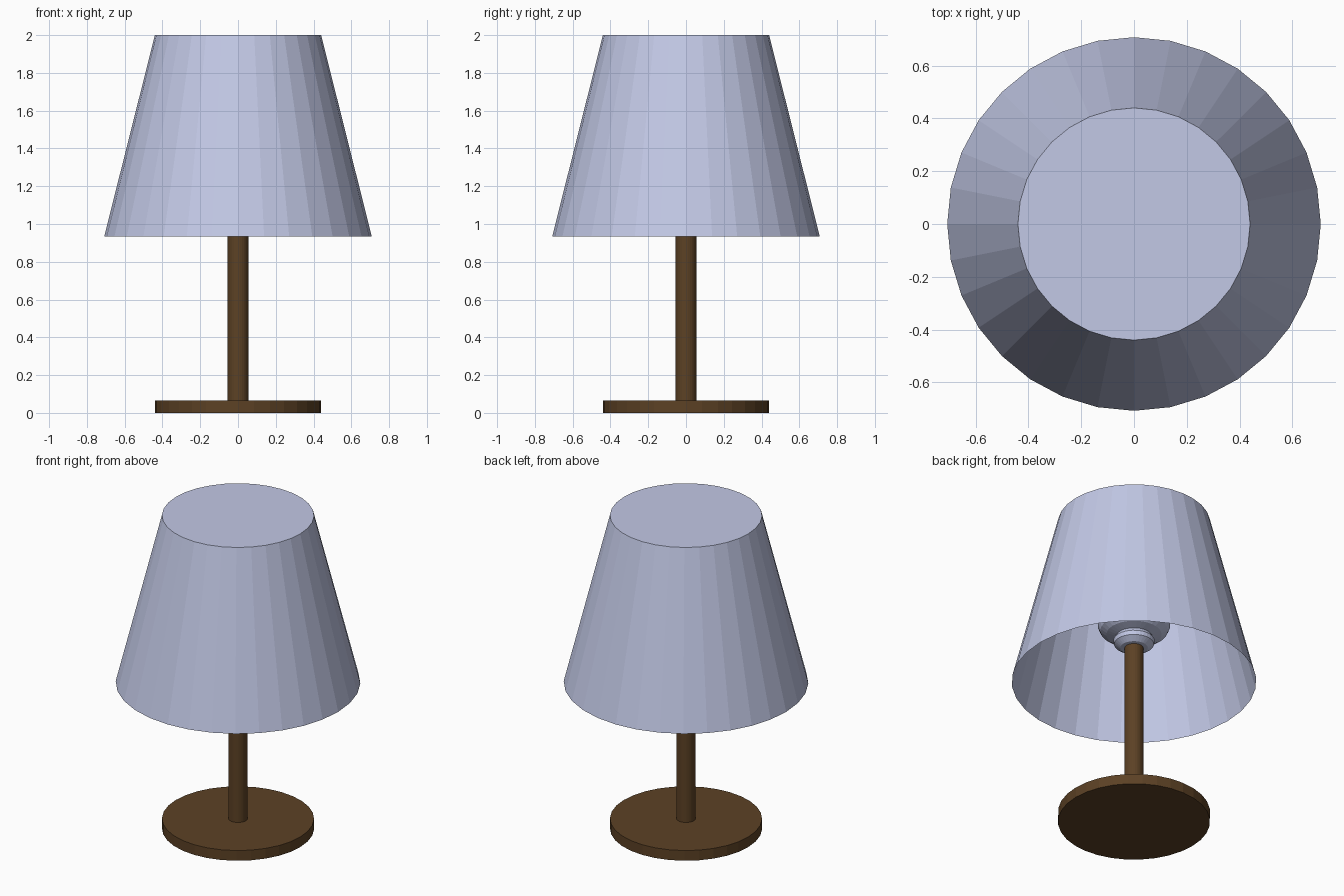
import bpy, bmesh, math

if "Cube" in bpy.data.objects:
    bpy.data.objects.remove(bpy.data.objects["Cube"])

SIDES = 32


def material(name, rgb):
    m = bpy.data.materials.new(name)
    m.diffuse_color = (*rgb, 1)
    m.use_nodes = True
    m.node_tree.nodes["Principled BSDF"].inputs["Base Color"].default_value = m.diffuse_color
    return m


def lathe(name, profile, mat):
    """Revolve (radius, z) points around z; radius 0 makes a closing fan."""
    bm = bmesh.new()
    rings = []
    for r, z in profile:
        n = SIDES if r > 0 else 1
        rings.append([bm.verts.new((r * math.cos(2 * math.pi * i / SIDES),
                                    r * math.sin(2 * math.pi * i / SIDES), z))
                      for i in range(n)])
    for a, b in zip(rings, rings[1:]):
        for i in range(SIDES):
            j = (i + 1) % SIDES
            corners = [a[i % len(a)], a[j % len(a)], b[j % len(b)], b[i % len(b)]]
            bm.faces.new(list(dict.fromkeys(corners)))
    mesh = bpy.data.meshes.new(name)
    bm.to_mesh(mesh)
    bm.free()
    mesh.materials.append(mat)
    obj = bpy.data.objects.new(name, mesh)
    bpy.context.collection.objects.link(obj)
    return obj


wood = material("dark brown wood", (0.107, 0.053, 0.018))
fabric = material("pale blue fabric", (0.54, 0.58, 0.79))

# Round foot and stem
lathe("base", [(0, 0), (0.44, 0), (0.44, 0.065), (0, 0.065)], wood)
lathe("stem", [(0, 0.06), (0.055, 0.06), (0.055, 1.17), (0, 1.17)], wood)

# Bulb: short collar flaring into a rounded globe
globe = [(0.21 * math.cos(math.radians(a)), 1.31 + 0.21 * math.sin(math.radians(a)))
         for a in range(0, 90, 15)]
lathe("bulb", [(0, 1.155), (0.08, 1.16), (0.115, 1.185), (0.12, 1.21), (0.105, 1.235),
               (0.16, 1.25), (0.195, 1.275)] + globe + [(0, 1.52)], fabric)

# Tapered shade, open underneath and closed on top
lathe("shade", [(0.708, 0.935), (0.44, 2), (0, 2)], fabric)
